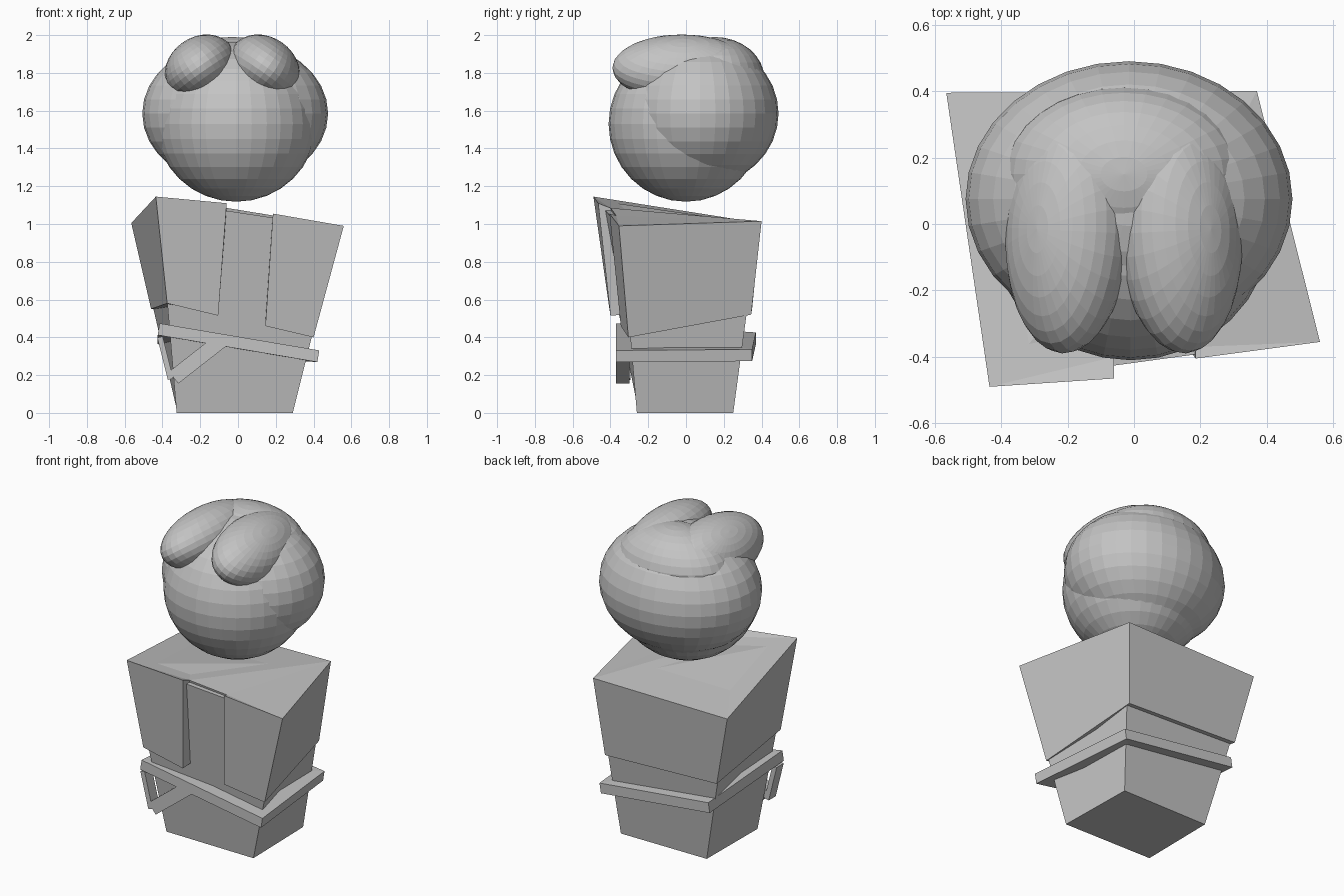
import bpy, bmesh, math

if "Cube" in bpy.data.objects:
    bpy.data.objects.remove(bpy.data.objects["Cube"])

grey = bpy.data.materials.new("plain grey")
grey.diffuse_color = (0.55, 0.55, 0.55, 1)
grey.use_nodes = True
grey.node_tree.nodes["Principled BSDF"].inputs["Base Color"].default_value = grey.diffuse_color


def finish(name, bm):
    mesh = bpy.data.meshes.new(name)
    bmesh.ops.recalc_face_normals(bm, faces=bm.faces)
    bm.to_mesh(mesh)
    bm.free()
    mesh.materials.append(grey)
    ob = bpy.data.objects.new(name, mesh)
    bpy.context.collection.objects.link(ob)
    return ob


def prism(name, bottom, top):
    """Join two matching outlines with side faces and caps."""
    bm = bmesh.new()
    lo = [bm.verts.new(p) for p in bottom]
    hi = [bm.verts.new(p) for p in top]
    n = len(lo)
    for i in range(n):
        j = (i + 1) % n
        bm.faces.new((lo[i], lo[j], hi[j], hi[i]))
    caps = [bm.faces.new(lo[::-1]), bm.faces.new(hi)]
    bmesh.ops.triangulate(bm, faces=caps)
    return finish(name, bm)


def ball(name, loc, radii, roll=0.0, yaw=0.0):
    bm = bmesh.new()
    bmesh.ops.create_uvsphere(bm, u_segments=32, v_segments=16, radius=1)
    ob = finish(name, bm)
    ob.location, ob.scale, ob.rotation_euler = loc, radii, (0, roll, yaw)
    return ob


def bar(name, loc, size, roll):
    bm = bmesh.new()
    bmesh.ops.create_cube(bm, size=1)
    ob = finish(name, bm)
    ob.location, ob.scale, ob.rotation_euler = loc, size, (0, roll, 0)
    return ob


# Head and hair: back cap, rounded crown and two full front locks
ball("head", (-0.01, 0, 1.53), (0.425, 0.41, 0.412))
ball("hair_cap", (-0.015, 0.075, 1.585), (0.492, 0.415, 0.385))
ball("hair_crown", (-0.03, 0.15, 1.77), (0.36, 0.265, 0.22))
for side, label in ((-1, "left"), (1, "right")):
    ball("hair_lock_" + label, (-0.03 + side * 0.168, -0.02, 1.826),
         (0.20, 0.37, 0.165), side * math.radians(35), side * 0.05)

# Body: box that widens upward
prism("body",
      [(-0.325, -0.25, 0), (0.29, -0.26, 0), (0.28, 0.25, 0), (-0.32, 0.25, 0)],
      [(-0.42, -0.475, 1.125), (0.535, -0.345, 0.98),
       (0.36, 0.385, 1.0), (-0.55, 0.38, 0.99)])

# Open jacket: U-shaped outline with a gap at the front
prism("jacket",
      [(-0.375, -0.41, 0.58), (-0.105, -0.40, 0.515), (-0.105, -0.25, 0.525),
       (0.145, -0.25, 0.50), (0.145, -0.345, 0.46), (0.40, -0.305, 0.40),
       (0.325, 0.345, 0.52), (-0.46, 0.35, 0.55)],
      [(-0.435, -0.49, 1.145), (-0.06, -0.465, 1.11), (-0.06, -0.40, 1.085),
       (0.185, -0.37, 1.045), (0.185, -0.405, 1.055), (0.56, -0.355, 0.99),
       (0.37, 0.40, 1.015), (-0.565, 0.395, 1.005)])

# Tilted belt, narrower at the back right, with hanging ties
belt = [(-0.42, -0.37, 0.443), (0.425, -0.37, 0.30),
        (0.355, 0.35, 0.305), (-0.42, 0.37, 0.395)]
prism("belt",
      [(x - 0.005, y, z - 0.031) for x, y, z in belt],
      [(x + 0.005, y, z + 0.031) for x, y, z in belt])
bar("belt_tie", (-0.215, -0.335, 0.285), (0.32, 0.07, 0.08), math.radians(-38))
bar("belt_tie_side", (-0.385, -0.33, 0.29), (0.03, 0.07, 0.23), math.radians(-14))
